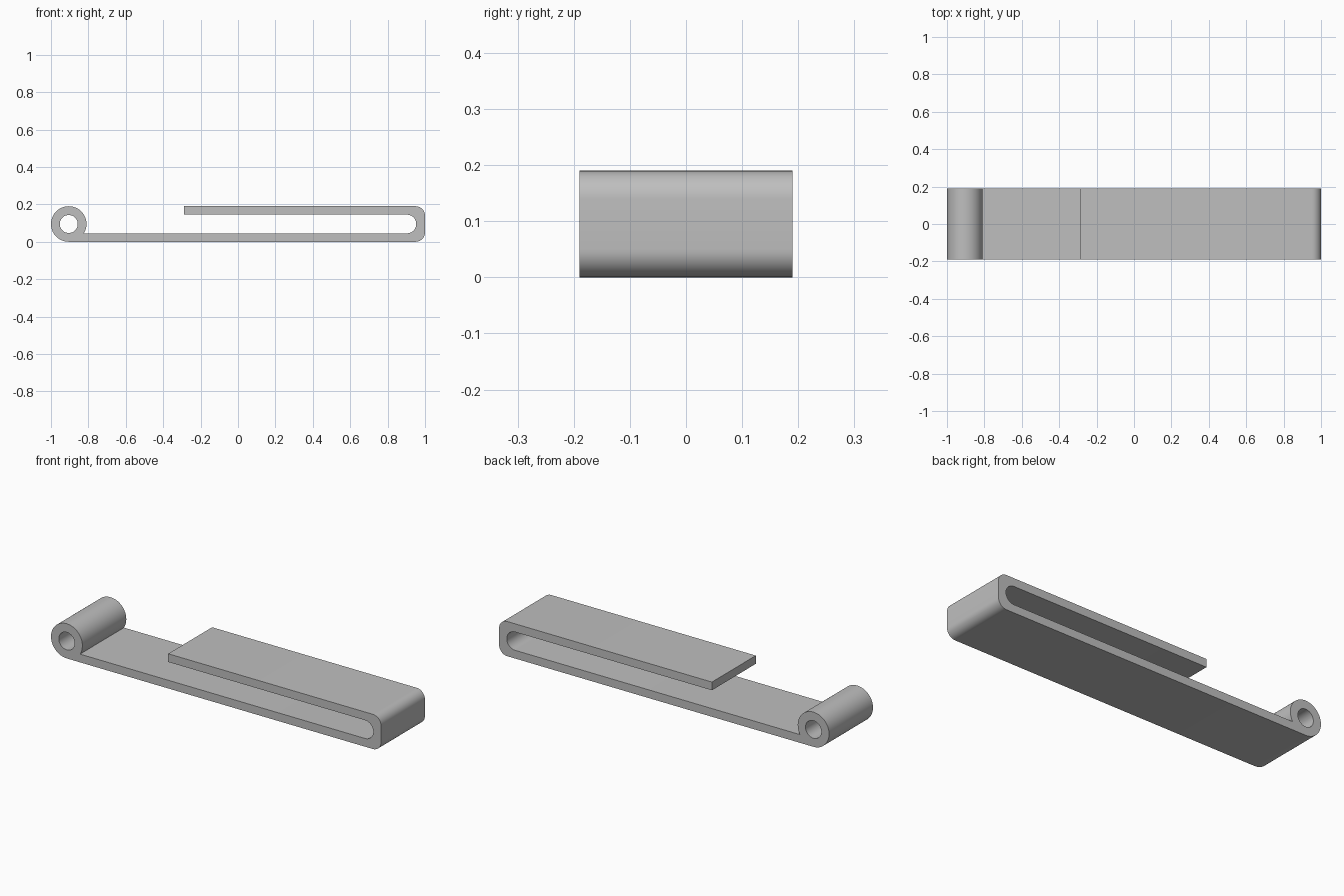
import bpy, bmesh
from math import sin, cos, asin, radians, degrees, pi

cube = bpy.data.objects.get("Cube")
if cube:
    bpy.data.objects.remove(cube, do_unlink=True)

HEIGHT = 0.19
HALF_WIDTH = 0.19
THICK = 0.045
MID = HEIGHT / 2
EYE_X = -1 + MID
CORNER = 0.05
SLOT_R = MID - THICK
LIP_X = -0.29


def arc(cx, cz, r, start, end, steps):
    """Points along an arc, angles in degrees."""
    return [(cx + r * cos(radians(start + (end - start) * i / steps)),
             cz + r * sin(radians(start + (end - start) * i / steps)))
            for i in range(steps + 1)]


# Side outline: folded strip, slot and the outside of the rolled eye
meet = degrees(asin((THICK - MID) / MID))
outline = arc(1 - CORNER, CORNER, CORNER, -90, 0, 10)
outline += arc(1 - CORNER, HEIGHT - CORNER, CORNER, 0, 90, 10)
outline += [(LIP_X, HEIGHT), (LIP_X, HEIGHT - THICK)]
outline += arc(0.953 - SLOT_R, MID, SLOT_R, 90, -90, 24)
outline += arc(EYE_X, MID, MID, meet, 270, 56)

# Pin hole through the eye
hole = arc(EYE_X, MID, 0.048, 0, 360, 48)[:-1]

# Extrude the profile across the width
curve = bpy.data.curves.new("strip_profile", 'CURVE')
curve.dimensions = '2D'
curve.fill_mode = 'BOTH'
curve.extrude = HALF_WIDTH
for loop in (outline, hole):
    spline = curve.splines.new('POLY')
    spline.points.add(len(loop) - 1)
    for point, (x, z) in zip(spline.points, loop):
        point.co = (x, z, 0, 1)
    spline.use_cyclic_u = True

clip = bpy.data.objects.new("folded_strip_with_eye", curve)
bpy.context.scene.collection.objects.link(clip)
clip.rotation_euler.x = pi / 2
bpy.ops.object.select_all(action='DESELECT')
clip.select_set(True)
bpy.context.view_layer.objects.active = clip
bpy.ops.object.convert(target='MESH')
clip = bpy.context.object
bpy.ops.object.transform_apply(location=False, rotation=True, scale=False)

# Weld the caps to the walls
bm = bmesh.new()
bm.from_mesh(clip.data)
bmesh.ops.remove_doubles(bm, verts=bm.verts, dist=0.0001)
bmesh.ops.recalc_face_normals(bm, faces=bm.faces)
bm.to_mesh(clip.data)
bm.free()
bpy.ops.object.shade_smooth_by_angle(angle=radians(30))

# Plain grey metal
grey = bpy.data.materials.new("light_grey")
grey.use_nodes = True
colour = (0.52, 0.52, 0.52, 1)
grey.diffuse_color = colour
grey.node_tree.nodes["Principled BSDF"].inputs["Base Color"].default_value = colour
clip.data.materials.clear()
clip.data.materials.append(grey)
